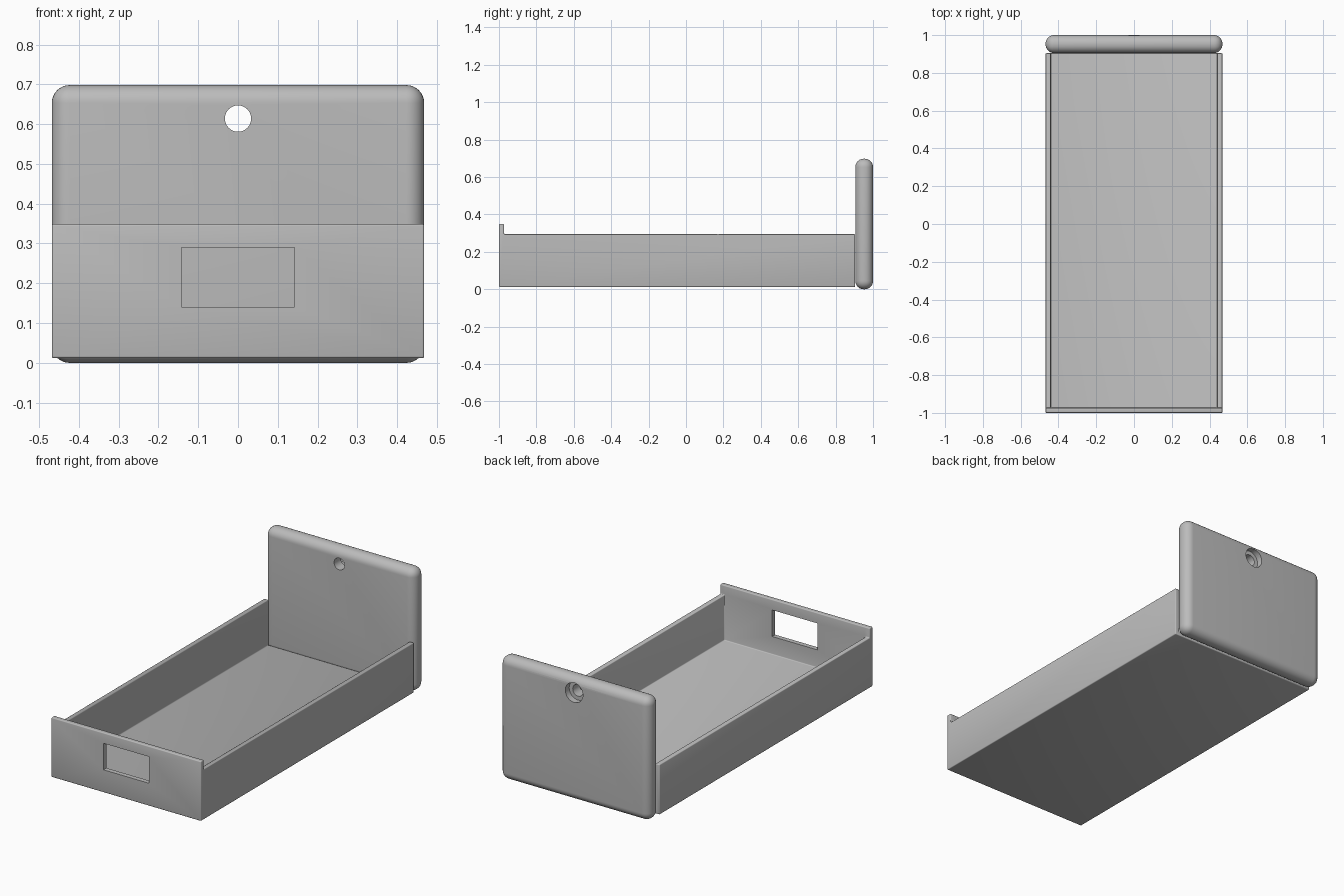
import bpy, math
from mathutils import Vector

if "Cube" in bpy.data.objects:
    bpy.data.objects.remove(bpy.data.objects["Cube"], do_unlink=True)

grey = bpy.data.materials.new("plain grey")
grey.use_nodes = True
GREY = (0.5, 0.5, 0.5, 1)
grey.diffuse_color = GREY
grey.node_tree.nodes["Principled BSDF"].inputs["Base Color"].default_value = GREY


def box(name, lo, hi):
    lo, hi = Vector(lo), Vector(hi)
    bpy.ops.mesh.primitive_cube_add(size=1, location=(lo + hi) / 2)
    ob = bpy.context.object
    ob.name = name
    ob.scale = hi - lo
    bpy.ops.object.transform_apply(location=True, scale=True)
    ob.data.materials.append(grey)
    return ob


def rod(name, radius, y0, y1, z):
    bpy.ops.mesh.primitive_cylinder_add(vertices=48, radius=radius, depth=y1 - y0,
                                        location=(0, (y0 + y1) / 2, z),
                                        rotation=(math.pi / 2, 0, 0))
    ob = bpy.context.object
    ob.name = name
    ob.data.materials.append(grey)
    return ob


def apply(ob, mod):
    bpy.context.view_layer.objects.active = ob
    bpy.ops.object.modifier_apply(modifier=mod.name)


def cut(ob, cutter):
    mod = ob.modifiers.new("cut", 'BOOLEAN')
    mod.operation = 'DIFFERENCE'
    mod.solver = 'EXACT'
    mod.object = cutter
    apply(ob, mod)
    bpy.data.objects.remove(cutter, do_unlink=True)


def bevel(ob, width, segments):
    mod = ob.modifiers.new("bevel", 'BEVEL')
    mod.width, mod.segments = width, segments
    mod.limit_method = 'ANGLE'
    apply(ob, mod)


def smooth(ob):
    bpy.ops.object.select_all(action='DESELECT')
    ob.select_set(True)
    bpy.context.view_layer.objects.active = ob
    bpy.ops.object.shade_smooth_by_angle(angle=math.radians(35))


HALF, WALL, BASE = 0.468, 0.027, 0.012
RIM, FRONT_TOP, TRAY_BACK = 0.295, 0.349, 0.904

# Tray: open at the back, with a taller front panel
tray = box("tray", (-HALF, -1, BASE), (HALF, TRAY_BACK, FRONT_TOP))
cut(tray, box("rim_cutter", (-1, WALL - 1, RIM), (1, 1.2, 1)))
cut(tray, box("inside_cutter", (WALL - HALF, WALL - 1, BASE + WALL), (HALF - WALL, 1.2, 1)))
bevel(tray, 0.005, 3)

# Handle window in the front panel
cut(tray, box("window_cutter", (-0.142, -1.2, 0.14), (0.142, -0.9, 0.29)))
smooth(tray)

# Back board with fully rounded edges
board = box("back_board", (-HALF, 0.905, 0), (HALF, 1, 0.698))
bevel(board, 0.045, 8)

# Stepped round hole, wider on the back
HOLE_Z = 0.614
cut(board, rod("hole_cutter", 0.033, 0.8, 1.1, HOLE_Z))
cut(board, rod("recess_cutter", 0.055, 0.965, 1.1, HOLE_Z))
smooth(board)
